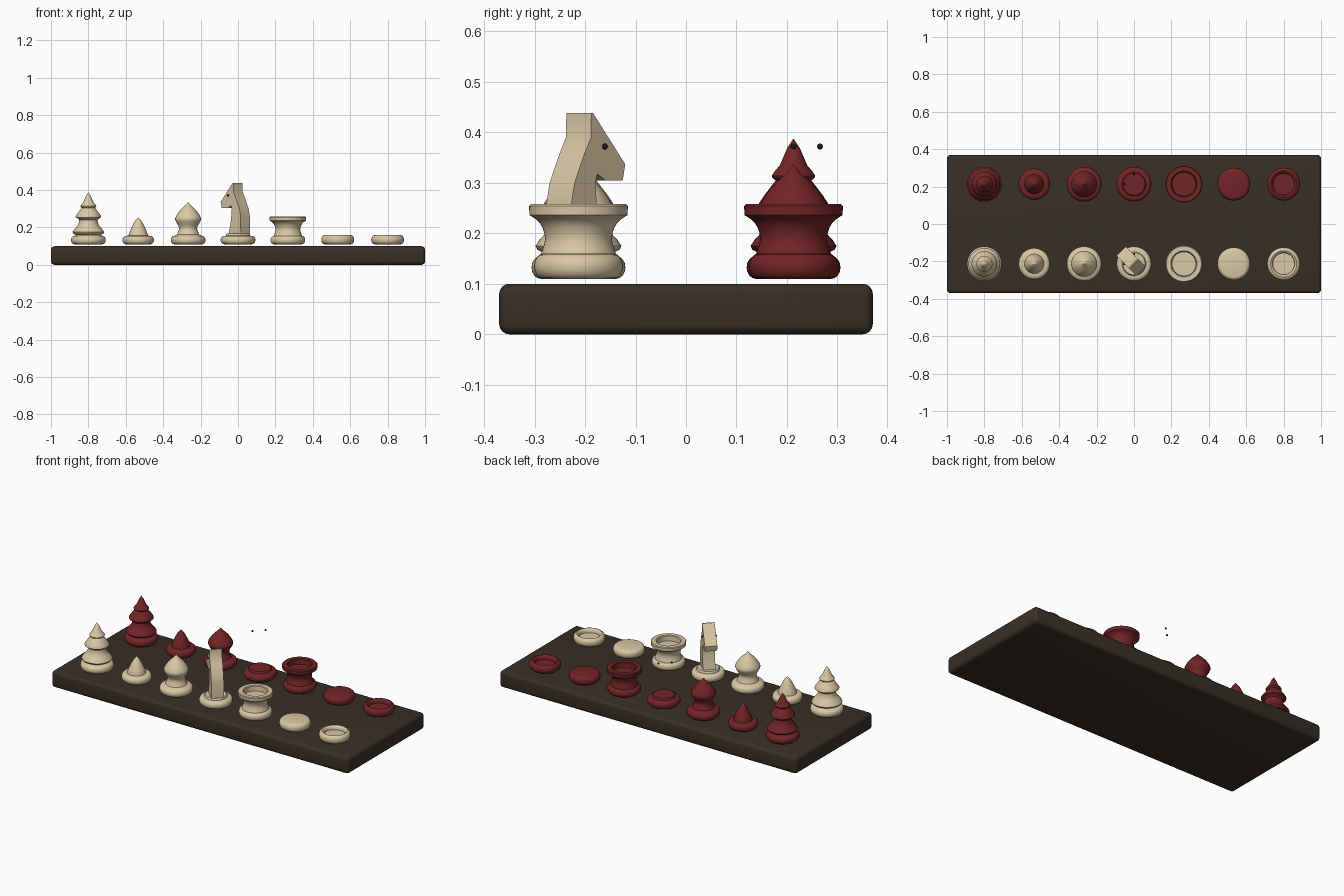
import bpy, bmesh, math
from mathutils import Vector

if "Cube" in bpy.data.objects:
    bpy.data.objects.remove(bpy.data.objects["Cube"])


def material(name, rgb):
    m = bpy.data.materials.new(name)
    m.diffuse_color = (*rgb, 1)
    m.use_nodes = True
    m.node_tree.nodes["Principled BSDF"].inputs["Base Color"].default_value = m.diffuse_color
    return m


cream = material("cream", (0.70, 0.58, 0.38))
red = material("dark red", (0.17, 0.018, 0.020))
brown = material("dark brown", (0.040, 0.029, 0.019))
black = material("black", (0.01, 0.01, 0.01))


def add_object(name, bm, mat, angle):
    bmesh.ops.recalc_face_normals(bm, faces=bm.faces)
    me = bpy.data.meshes.new(name)
    bm.to_mesh(me)
    bm.free()
    me.materials.append(mat)
    ob = bpy.data.objects.new(name, me)
    bpy.context.collection.objects.link(ob)
    bpy.ops.object.select_all(action='DESELECT')
    ob.select_set(True)
    bpy.context.view_layer.objects.active = ob
    bpy.ops.object.shade_smooth_by_angle(angle=math.radians(angle))


def lathe(name, profile, x, y, mat, sides=48):
    """Turn an (r, z) profile around a vertical axis."""
    bm = bmesh.new()
    pts = [bm.verts.new((r, 0, z)) for r, z in profile]
    edges = [bm.edges.new(p) for p in zip(pts, pts[1:])]
    bmesh.ops.spin(bm, geom=pts + edges, cent=(0, 0, 0), axis=(0, 0, 1),
                   angle=2 * math.pi, steps=sides, use_merge=False)
    bmesh.ops.remove_doubles(bm, verts=bm.verts, dist=0.0002)
    bmesh.ops.translate(bm, verts=bm.verts, vec=(x, y, 0))
    add_object(name, bm, mat, 40)


def smooth(points, steps=3):
    """Smooth curve passing through all the points."""
    p = [Vector(q) for q in points]
    p = [p[0]] + p + [p[-1]]
    out = []
    for a, b, c, d in zip(p, p[1:], p[2:], p[3:]):
        for k in range(steps):
            t = k / steps
            out.append((2 * b + (c - a) * t + (2 * a - 5 * b + 4 * c - d) * t**2
                        + (3 * b - a - 3 * c + d) * t**3) / 2)
    return [(max(v.x, 0), v.y) for v in out + [p[-1]]]


BASE = 0.11


def cushion(r, height, lip=0.018, steps=8):
    """Round-edged disc from its bottom centre to its top rim."""
    arc = [math.pi * (k / steps - 0.5) for k in range(steps + 1)]
    return [(0, BASE)] + [(r - lip + lip * math.cos(a),
                           BASE + height * (0.5 + 0.5 * math.sin(a)))
                          for a in arc]


# Board
bm = bmesh.new()
bmesh.ops.create_cube(bm, size=1)
bmesh.ops.scale(bm, verts=bm.verts, vec=(2, 0.74, 0.1))
bmesh.ops.translate(bm, verts=bm.verts, vec=(0, 0, 0.05))
bmesh.ops.bevel(bm, geom=bm.edges[:], offset=0.02, segments=4, profile=0.5,
                affect='EDGES')
add_object("board", bm, brown, 40)

# Turned profiles: round foot, then the body above it
foot = cushion(0.093, 0.045)

king = foot + smooth([(0.066, 0.160), (0.085, 0.175), (0.056, 0.212),
                      (0.049, 0.240)])
for r, z, neck, top in ((0.068, 0.260, 0.036, 0.304),   # crown tiers
                        (0.043, 0.314, 0.027, 0.335)):
    king += smooth([(r - 0.008, z - 0.009), (r, z), (neck, top)])
king += [(0.012, 0.370), (0, 0.388)]

pawn = cushion(0.084, 0.045) + smooth([(0.052, 0.157), (0.044, 0.182),
                                       (0.020, 0.230), (0, 0.254)])

bishop = foot + smooth([(0.060, 0.162), (0.048, 0.196), (0.062, 0.226),
                        (0.069, 0.250), (0.046, 0.288), (0.014, 0.320),
                        (0, 0.337)])

knight_base = foot + [(0.064, 0.156), (0.063, 0.163), (0.059, 0.167),
                      (0, 0.167)]

rook = foot + smooth([(0.074, 0.160), (0.066, 0.190), (0.076, 0.220),
                      (0.097, 0.236)])
rook += [(0.098, 0.254), (0.094, 0.258), (0.070, 0.258), (0.066, 0.254),
         (0.064, 0.225), (0, 0.225)]

disc = cushion(0.088, 0.050) + [(0, 0.160)]
ring = cushion(0.088, 0.049) + [(0.063, 0.155), (0.058, 0.148),
                                (0.058, 0.135), (0, 0.135)]

pieces = dict(king=king, pawn=pawn, bishop=bishop, knight_base=knight_base,
              rook=rook, disc=disc, ring=ring)

# Two facing rows of pieces
ROW = 0.213
SIDES = (("cream", -ROW, cream), ("red", ROW, red))
for side, y, mat in SIDES:
    for i, (piece, profile) in enumerate(pieces.items()):
        lathe(f"{side}_{piece}", profile, -0.8 + i * 0.8 / 3, y, mat)

# Horse head: side outline extruded across its width, turned diagonally
forward = Vector((-1, 1, 0)).normalized()
across = Vector((1, 1, 0)).normalized()
HALF = 0.035
outline = [(-0.056, 0.165), (-0.055, 0.258), (-0.046, 0.300), (-0.018, 0.358),
           (0.000, 0.390), (0.001, 0.438), (0.006, 0.438), (0.096, 0.337),
           (0.089, 0.305), (0.040, 0.305), (0.018, 0.318), (0.012, 0.300),
           (0.018, 0.240), (0.036, 0.165)]


def horse_point(y, d, w, z):
    return Vector((0, y, z)) + forward * d + across * w


bm = bmesh.new()
face = bm.faces.new([bm.verts.new(horse_point(-ROW, d, -HALF, z))
                     for d, z in outline])
ext = bmesh.ops.extrude_face_region(bm, geom=[face], use_keep_orig=True)
bmesh.ops.translate(bm, vec=across * 2 * HALF,
                    verts=[v for v in ext["geom"]
                           if isinstance(v, bmesh.types.BMVert)])
add_object("cream_horse_head", bm, cream, 30)

# Eyes
for side, y, _ in SIDES:
    for label, w in (("left", -0.037), ("right", 0.037)):
        bm = bmesh.new()
        bmesh.ops.create_uvsphere(bm, u_segments=16, v_segments=10,
                                  radius=0.0058)
        bmesh.ops.translate(bm, verts=bm.verts,
                            vec=horse_point(y, 0.037, w, 0.372))
        add_object(f"{side}_{label}_eye", bm, black, 60)
